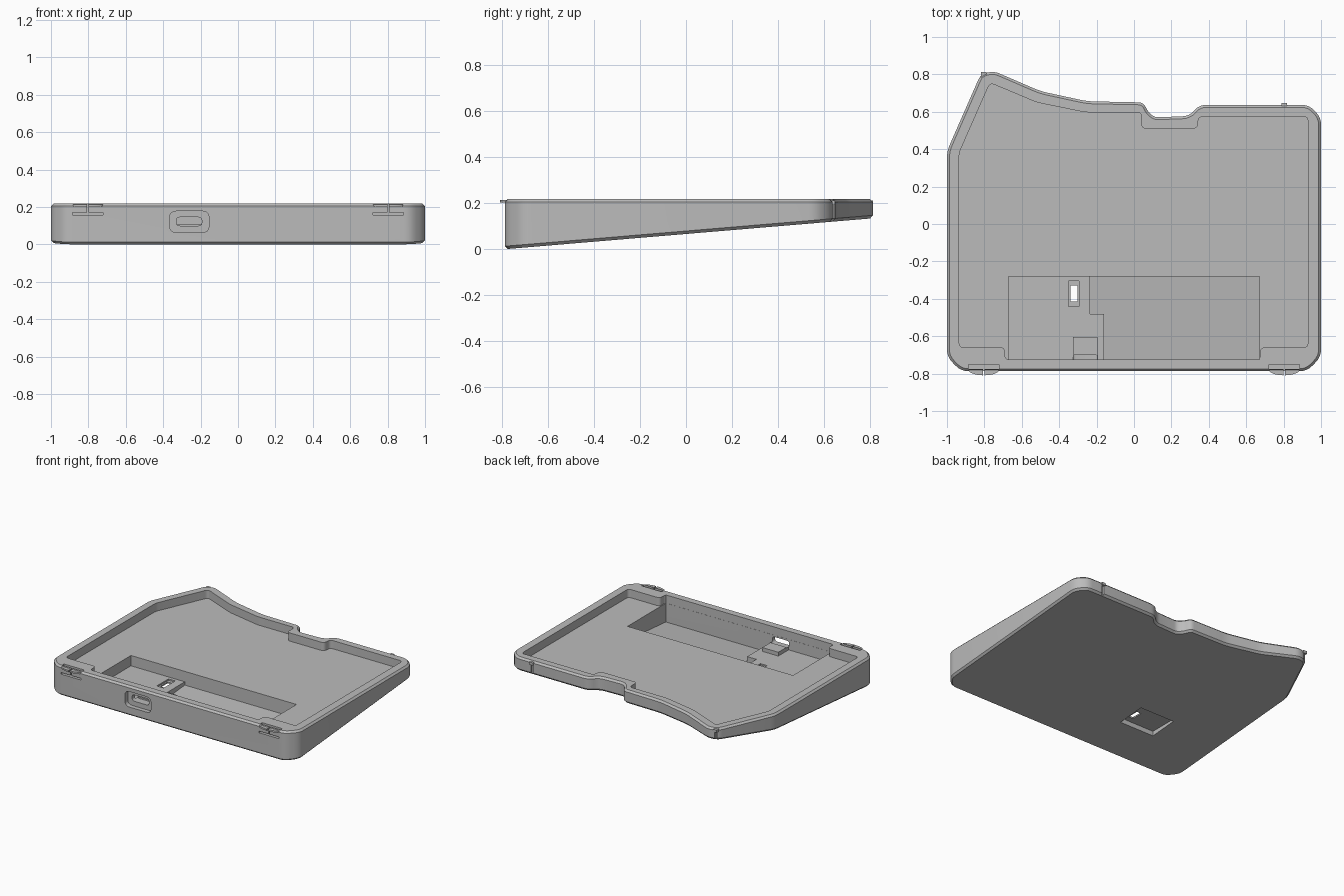
import bpy, bmesh, math
from mathutils import Vector

cube = bpy.data.objects.get("Cube")
if cube:
    bpy.data.objects.remove(cube)

grey = bpy.data.materials.new("plain_grey")
grey.use_nodes = True
grey.diffuse_color = (0.5, 0.5, 0.5, 1)
grey.node_tree.nodes["Principled BSDF"].inputs["Base Color"].default_value = (0.5, 0.5, 0.5, 1)

TOP, FLOOR, FRONT = 0.218, 0.158, -0.787


def slope(y, lift=0.0):
    """Height of the tilted underside at depth y."""
    return 0.084 * (y - FRONT) + lift


def rounded(points, radius, steps=4):
    """Round each corner of a closed outline."""
    out = []
    pts = [Vector(p) for p in points]
    for i, p in enumerate(pts):
        a, b = pts[i - 1] - p, pts[(i + 1) % len(pts)] - p
        d = min(radius, 0.45 * a.length, 0.45 * b.length)
        start, end = p + a.normalized() * d, p + b.normalized() * d
        for k in range(steps + 1):
            t = k / steps
            out.append(start * (1 - t) ** 2 + p * 2 * t * (1 - t) + end * t * t)
    return out


def rect(x0, x1, y0, y1):
    return [(x0, y0), (x1, y0), (x1, y1), (x0, y1)]


def prism(name, outline, low, high, along_y=False, bevel=0.0):
    """Extrude an outline along z (low may be a lift above the slope function) or along y."""
    bm = bmesh.new()
    rings = []
    for level in (low, high):
        ring = []
        for u, v in outline:
            h = level(v) if callable(level) else level
            ring.append(bm.verts.new((u, h, v) if along_y else (u, v, h)))
        rings.append(ring)
    lo, hi = rings
    n = len(lo)
    bm.faces.new(lo[::-1])
    bm.faces.new(hi)
    for i in range(n):
        j = (i + 1) % n
        bm.faces.new((lo[i], lo[j], hi[j], hi[i]))
    bmesh.ops.recalc_face_normals(bm, faces=bm.faces)
    if bevel:
        rims = [bm.edges.get((r[i - 1], r[i])) for r in rings for i in range(n)]
        bmesh.ops.bevel(bm, geom=rims, offset=bevel, segments=1, affect='EDGES', clamp_overlap=False)
    mesh = bpy.data.meshes.new(name)
    bm.to_mesh(mesh)
    bm.free()
    mesh.materials.append(grey)
    obj = bpy.data.objects.new(name, mesh)
    bpy.context.collection.objects.link(obj)
    return obj


def combine(target, tool, operation):
    """Apply a boolean and discard the tool."""
    tool.hide_render = True
    mod = target.modifiers.new("shape", 'BOOLEAN')
    mod.object, mod.operation, mod.solver = tool, operation, 'EXACT'
    bpy.context.view_layer.objects.active = target
    bpy.ops.object.modifier_apply(modifier=mod.name)
    bpy.data.objects.remove(tool)


def cut(name, *args, **kw):
    combine(case, prism(name, *args, **kw), 'DIFFERENCE')


def add(name, *args, **kw):
    combine(case, prism(name, *args, **kw), 'UNION')


# Wedge-shaped outer shell
outer = [(-1, 0.39), (-1, -0.71), (-0.925, FRONT), (0.925, FRONT), (1, -0.71), (1, 0.57),
         (0.935, 0.637), (0.35, 0.637), (0.295, 0.577), (0.11, 0.57), (0.075, 0.6),
         (0.05, 0.65), (-0.25, 0.656), (-0.5, 0.71), (-0.75, 0.818), (-0.82, 0.8)]
case = prism("wedge_case", rounded(outer, 0.04), slope, TOP, bevel=0.013)

# Shallow tray
tray = [(-0.935, 0.38), (-0.935, -0.66), (-0.69, -0.66), (-0.69, -0.725), (0.675, -0.725),
        (0.675, -0.66), (0.93, -0.66), (0.93, 0.575), (0.345, 0.575), (0.34, 0.51),
        (0.04, 0.51), (0.04, 0.597), (-0.26, 0.597), (-0.52, 0.65), (-0.77, 0.755)]
cut("tray_cutter", rounded(tray, 0.025), FLOOR, 0.4)

# Deep pocket with a sloping floor
cut("pocket_cutter", rect(-0.672, 0.67, -0.724, -0.28), lambda y: slope(y, 0.015), 0.4)

# Stepped platform and connector support inside the pocket
add("platform", [(-0.69, -0.74), (-0.16, -0.74), (-0.16, -0.48), (-0.235, -0.48),
                 (-0.235, -0.27), (-0.69, -0.27)], lambda y: slope(y, 0.008), 0.082)
add("connector_support", rect(-0.325, -0.195, -0.74, -0.605), 0.05, 0.11)

# Underside recess with a switch opening through the platform
cut("underside_recess", rect(-0.55, -0.27, -0.46, -0.25), -0.1, 0.062)
cut("switch_frame", rect(-0.35, -0.295, -0.44, -0.305), 0.072, 0.12)
cut("switch_hole", rect(-0.34, -0.302, -0.415, -0.33), 0.03, 0.12)

# Connector opening in the front wall
cut("plug_recess", rounded(rect(-0.365, -0.155, 0.065, 0.178), 0.035), -0.9, -0.755, along_y=True)
cut("plug_slot", rounded(rect(-0.33, -0.193, 0.1, 0.146), 0.02), -0.9, -0.7, along_y=True)

# Front snap latches: rounded lip, flex slots and a centre slit
for side in (-1, 1):
    cx = side * 0.803
    arc = [(cx + 0.08 * math.cos(a), FRONT + 0.006 + 0.028 * math.sin(a))
           for a in (math.pi + math.pi * i / 14 for i in range(15))]
    add("latch_lip", arc, 0.202, 0.214)
    cut("latch_slot", rect(cx - 0.082, cx + 0.082, 0.158, 0.17), -0.9, -0.75, along_y=True)
    cut("flex_slot", rect(cx - 0.082, cx + 0.082, -0.774, -0.75), 0.158, 0.4)
    cut("latch_slit", rect(cx - 0.005, cx + 0.005, 0.165, 0.4), -0.9, -0.76, along_y=True)

# Rear catches: small nub above a narrow groove
for cx, back in ((0.803, 0.637), (-0.803, 0.803)):
    cut("catch_groove", rect(cx - 0.007, cx + 0.007, back - 0.012, back + 0.05), 0.0, 0.195)
    add("catch_nub", rect(cx - 0.014, cx + 0.014, back - 0.02, back + 0.01), 0.192, 0.212)

# Crisp edges with smooth rounded corners
bpy.ops.object.select_all(action='DESELECT')
case.select_set(True)
bpy.context.view_layer.objects.active = case
bpy.ops.object.shade_smooth_by_angle(angle=math.radians(30))
